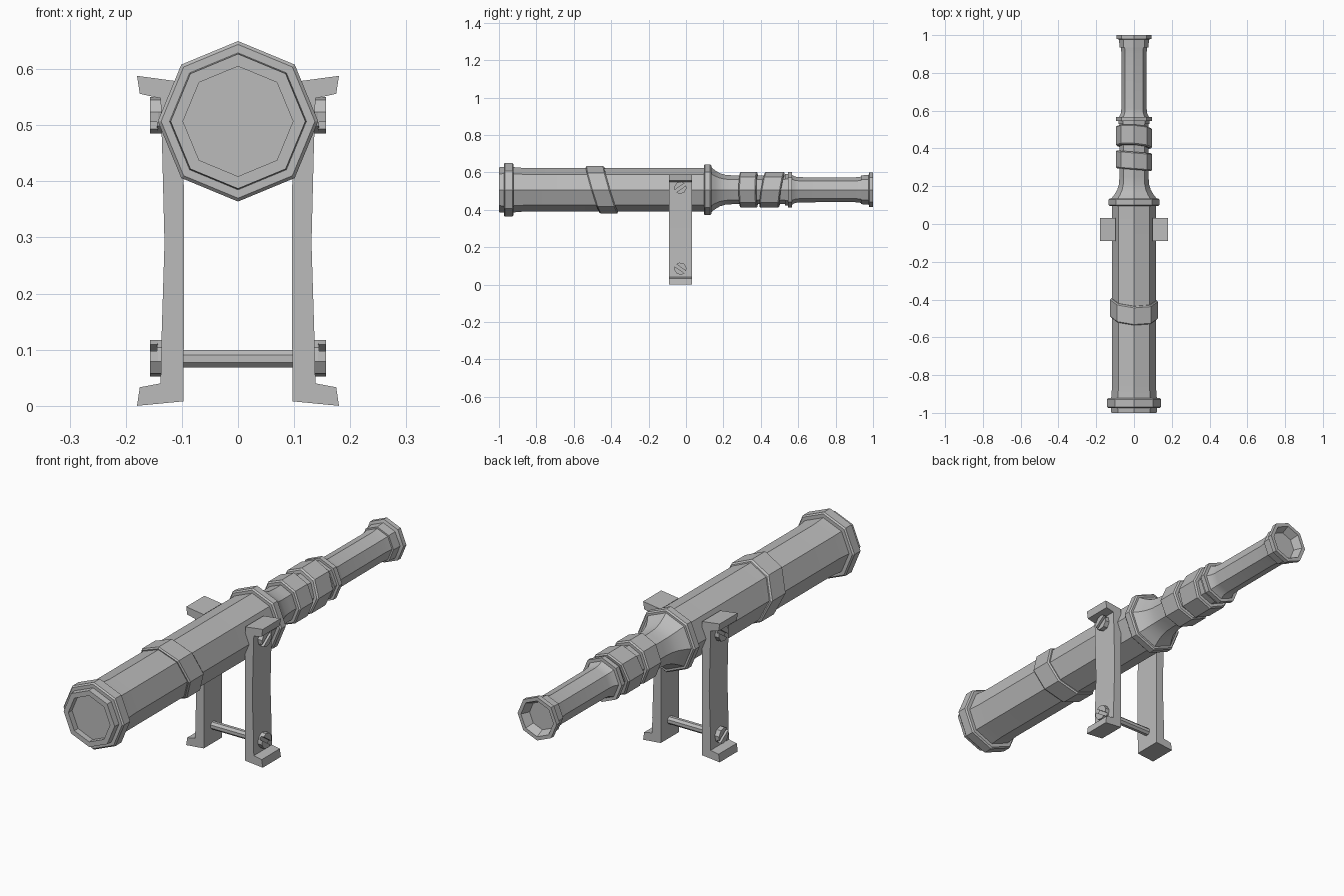
import bpy, bmesh, math
from mathutils import Vector

cube = bpy.data.objects.get("Cube")
if cube:
    bpy.data.objects.remove(cube, do_unlink=True)

AXIS_Z = 0.507   # height of the tube axis
LEG_Y = -0.03    # middle of the stand

metal = bpy.data.materials.new("grey metal")
metal.use_nodes = True
metal.diffuse_color = (0.5, 0.5, 0.5, 1)
metal.node_tree.nodes["Principled BSDF"].inputs["Base Color"].default_value = (0.5, 0.5, 0.5, 1)


def finish(bm, name):
    bmesh.ops.recalc_face_normals(bm, faces=bm.faces)
    mesh = bpy.data.meshes.new(name)
    bm.to_mesh(mesh)
    bm.free()
    mesh.materials.append(metal)
    obj = bpy.data.objects.new(name, mesh)
    bpy.context.collection.objects.link(obj)
    bpy.ops.object.select_all(action='DESELECT')
    obj.select_set(True)
    bpy.context.view_layer.objects.active = obj
    bpy.ops.object.shade_smooth_by_angle(angle=math.radians(25))
    return obj


def lathe(name, profile, slope_x=0, slope_z=0, closed=False):
    """Eight-sided turning of (y, radius) points, optionally slanted."""
    bm = bmesh.new()
    rings = []
    for y, r in profile:
        ring = []
        for i in range(8):
            a = i * math.pi / 4
            x, z = r * math.cos(a), r * math.sin(a)
            ring.append(bm.verts.new((x, y + slope_x * x + slope_z * z, AXIS_Z + z)))
        rings.append(ring)
    pairs = list(zip(rings, rings[1:]))
    if closed:
        pairs.append((rings[-1], rings[0]))
    else:
        bm.faces.new(rings[0])
        bm.faces.new(rings[-1])
    for a, b in pairs:
        for i in range(8):
            j = (i + 1) % 8
            bm.faces.new((a[i], a[j], b[j], b[i]))
    return finish(bm, name)


def prism(name, points, offset):
    """Extrude a flat outline along the offset."""
    bm = bmesh.new()
    face = bm.faces.new([bm.verts.new(p) for p in points])
    ext = bmesh.ops.extrude_face_region(bm, geom=[face])
    verts = [v for v in ext["geom"] if isinstance(v, bmesh.types.BMVert)]
    bmesh.ops.translate(bm, verts=verts, vec=Vector(offset))
    return finish(bm, name)


# Main tube with recessed lens and front flange
lathe("main_tube", [
    (-0.975, 0.098), (-1, 0.098), (-1, 0.12), (-0.974, 0.122), (-0.974, 0.137),
    (-0.968, 0.143), (-0.928, 0.143), (-0.922, 0.137), (-0.922, 0.121),
    (-0.86, 0.116), (0.1, 0.116)])

# Collar and curved shoulder down to the draw tube
lathe("shoulder", [
    (0.095, 0.11), (0.095, 0.129), (0.101, 0.135), (0.129, 0.135), (0.135, 0.129),
    (0.135, 0.12), (0.155, 0.104), (0.18, 0.089), (0.21, 0.08), (0.25, 0.077),
    (0.55, 0.077)])

# Eyepiece tube with small collar and recessed end
lathe("eyepiece_tube", [
    (0.53, 0.07), (0.53, 0.083), (0.545, 0.083), (0.545, 0.094), (0.566, 0.094),
    (0.566, 0.08), (0.585, 0.07), (0.61, 0.067), (0.9, 0.066), (0.935, 0.07),
    (0.935, 0.077), (0.976, 0.079), (0.98, 0.092), (1, 0.092), (1, 0.076), (0.965, 0.06)])

# Slanted wrapped bands: middle, half width, radius, tube radius, slopes
bands = {
    "front_band": (-0.45, 0.05, 0.127, 0.11, -0.05, -0.3),
    "middle_band": (0.335, 0.047, 0.096, 0.07, -0.08, 0.0),
    "rear_band": (0.46, 0.053, 0.096, 0.07, -0.07, 0.16),
}
for name, (y, w, r, inner, sx, sz) in bands.items():
    c = 0.006
    lathe(name, [(y - w, inner), (y - w, r - c), (y - w + c, r),
                 (y + w - c, r), (y + w, r - c), (y + w, inner)], sx, sz, closed=True)

# Stand: two bracket legs with screws, mirrored
leg = [(0.097, 0.008), (0.18, 0.0), (0.175, 0.033), (0.138, 0.04), (0.136, 0.13),
       (0.131, 0.29), (0.135, 0.45), (0.138, 0.548), (0.175, 0.556), (0.18, 0.588),
       (0.098, 0.577), (0.096, 0.3)]
for side, s in (("left", 1), ("right", -1)):
    prism(side + "_leg", [(s * x, LEG_Y - 0.061, z) for x, z in leg], (0, 0.122, 0))
    for level, z, turn in (("upper", 0.518, 35), ("lower", 0.085, -35)):
        def outline(angles, x, r):
            return [(s * x, LEG_Y + r * math.cos(math.radians(a + turn)),
                     z + r * math.sin(math.radians(a + turn))) for a in angles]
        name = side + "_" + level + "_screw"
        prism(name + "_base", outline(range(0, 360, 45), 0.12, 0.033), (s * 0.024, 0, 0))
        # Two half heads leave the slot open
        for half, start in (("_head_a", 0), ("_head_b", 180)):
            angles = [start + a for a in (13, 45, 90, 135, 167)]
            prism(name + half, outline(angles, 0.143, 0.033), (s * 0.014, 0, 0))

# Cross rod between the legs
rod = [(-0.11, LEG_Y + 0.017 * math.cos(i * math.pi / 4 + math.pi / 8),
        0.084 + 0.017 * math.sin(i * math.pi / 4 + math.pi / 8)) for i in range(8)]
prism("cross_rod", rod, (0.22, 0, 0))
